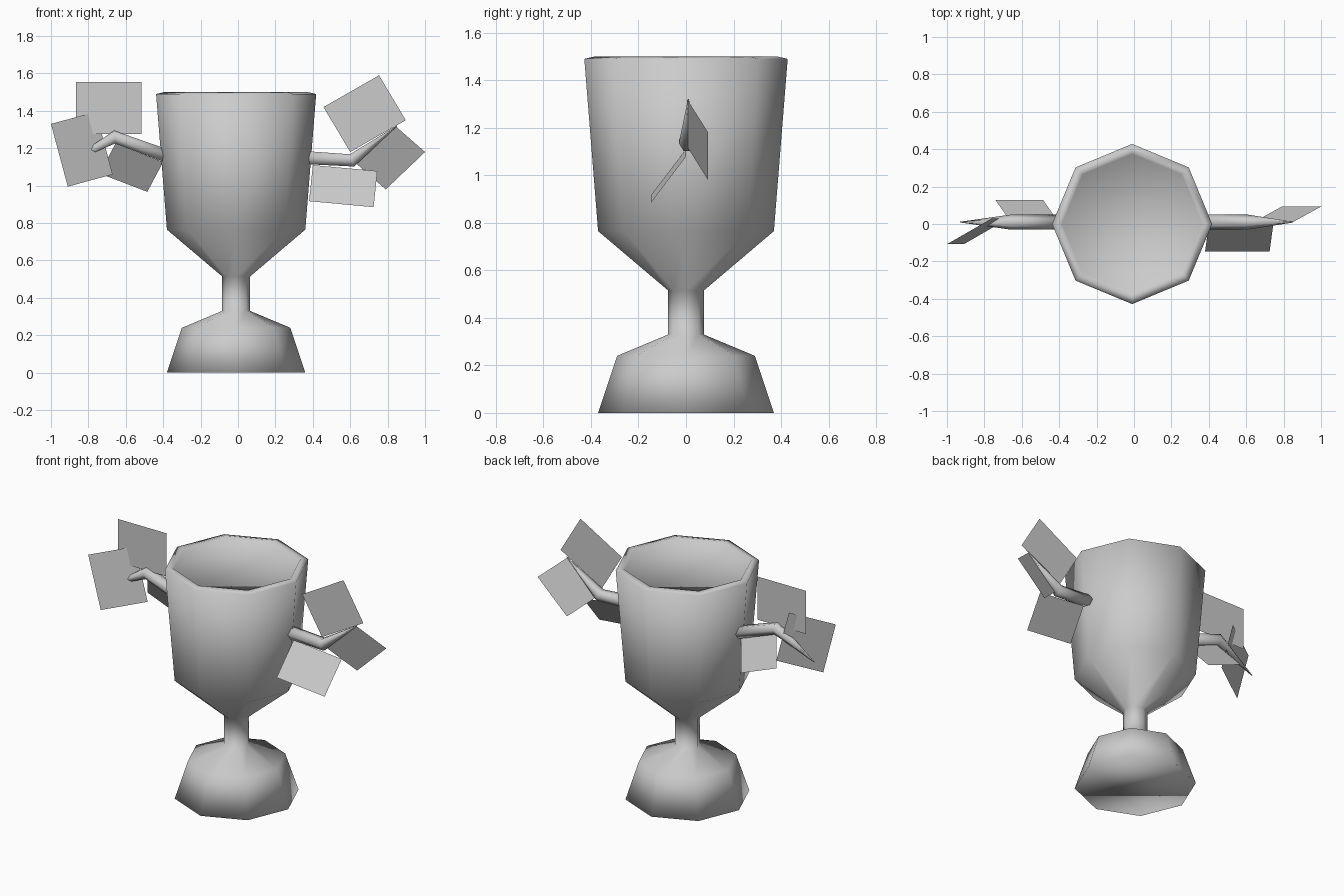
import bpy, bmesh, math
from mathutils import Vector

cube = bpy.data.objects.get("Cube")
if cube:
    bpy.data.objects.remove(cube, do_unlink=True)

GREY = (0.6, 0.6, 0.6, 1)
grey = bpy.data.materials.new("plain_grey")
grey.use_nodes = True
grey.diffuse_color = GREY
grey.node_tree.nodes["Principled BSDF"].inputs["Base Color"].default_value = GREY


def finish(name, bm, smooth):
    mesh = bpy.data.meshes.new(name)
    bm.to_mesh(mesh)
    bm.free()
    for poly in mesh.polygons:
        poly.use_smooth = smooth
    mesh.materials.append(grey)
    obj = bpy.data.objects.new(name, mesh)
    bpy.context.collection.objects.link(obj)
    return obj


def loft(name, rings):
    """Join equal rings of points and cap both ends."""
    bm = bmesh.new()
    loops = [[bm.verts.new(p) for p in ring] for ring in rings]
    n = len(loops[0])
    for a, b in zip(loops, loops[1:]):
        for i in range(n):
            j = (i + 1) % n
            bm.faces.new((a[i], a[j], b[j], b[i]))
    bm.faces.new(loops[0][::-1])
    bm.faces.new(loops[-1])
    bmesh.ops.recalc_face_normals(bm, faces=bm.faces)
    return finish(name, bm, True)


def circle(centre, u, v, radius, sides):
    steps = [math.tau * i / sides for i in range(sides)]
    return [centre + radius * (u * math.cos(t) + v * math.sin(t)) for t in steps]


X, Y = Vector((1, 0, 0)), Vector((0, 1, 0))

# Goblet: flat-bottomed foot, stem, bowl, lip and filled top, eight-sided
profile = [(0.37, 0), (0.29, 0.24), (0.075, 0.33), (0.075, 0.515),
           (0.37, 0.765), (0.428, 1.49), (0.385, 1.5), (0.375, 1.488)]
loft("goblet", [circle(Vector((-0.01, 0, z)), X, Y, r, 8) for r, z in profile])


# Bent six-sided twigs tapering to a point
def twig(name, path):
    rings = []
    for i, (x, z, r) in enumerate(path):
        before, after = path[max(i - 1, 0)], path[min(i + 1, len(path) - 1)]
        along = Vector((after[0] - before[0], 0, after[1] - before[1])).normalized()
        rings.append(circle(Vector((x, 0.01, z)), Y, along.cross(Y), r, 6))
    loft(name, rings)


twig("left_twig", [(0.36, 1.15, 0.04), (0.61, 1.135, 0.04), (0.85, 1.32, 0.002)])
twig("right_twig", [(-0.37, 1.155, 0.04), (-0.66, 1.26, 0.04), (-0.93, 1.11, 0.002)])


# Leaves: single flat parallelograms from a corner and its two neighbours
def leaf(name, corner, first, second):
    a, b, c = Vector(corner), Vector(first), Vector(second)
    bm = bmesh.new()
    bm.faces.new([bm.verts.new(p) for p in (a, b, b + c - a, c)])
    finish(name, bm, False)


leaf("left_upper_leaf", (0.6, 0.005, 1.18), (0.897, 0.005, 1.35), (0.457, 0.005, 1.42))
leaf("left_outer_leaf", (0.63, 0.005, 1.12), (0.79, 0.093, 0.98), (0.84, 0.005, 1.32))
leaf("left_lower_leaf", (0.38, -0.147, 0.917), (0.725, -0.147, 0.885), (0.4, 0.0, 1.11))
leaf("right_upper_leaf", (-0.865, 0.005, 1.275), (-0.517, 0.005, 1.275), (-0.865, 0.005, 1.555))
leaf("right_outer_leaf", (-0.91, -0.108, 0.995), (-0.67, 0.03, 1.06), (-1.0, -0.108, 1.33))
leaf("right_lower_leaf", (-0.74, 0.127, 1.065), (-0.485, 0.127, 0.967), (-0.655, 0.005, 1.225))
